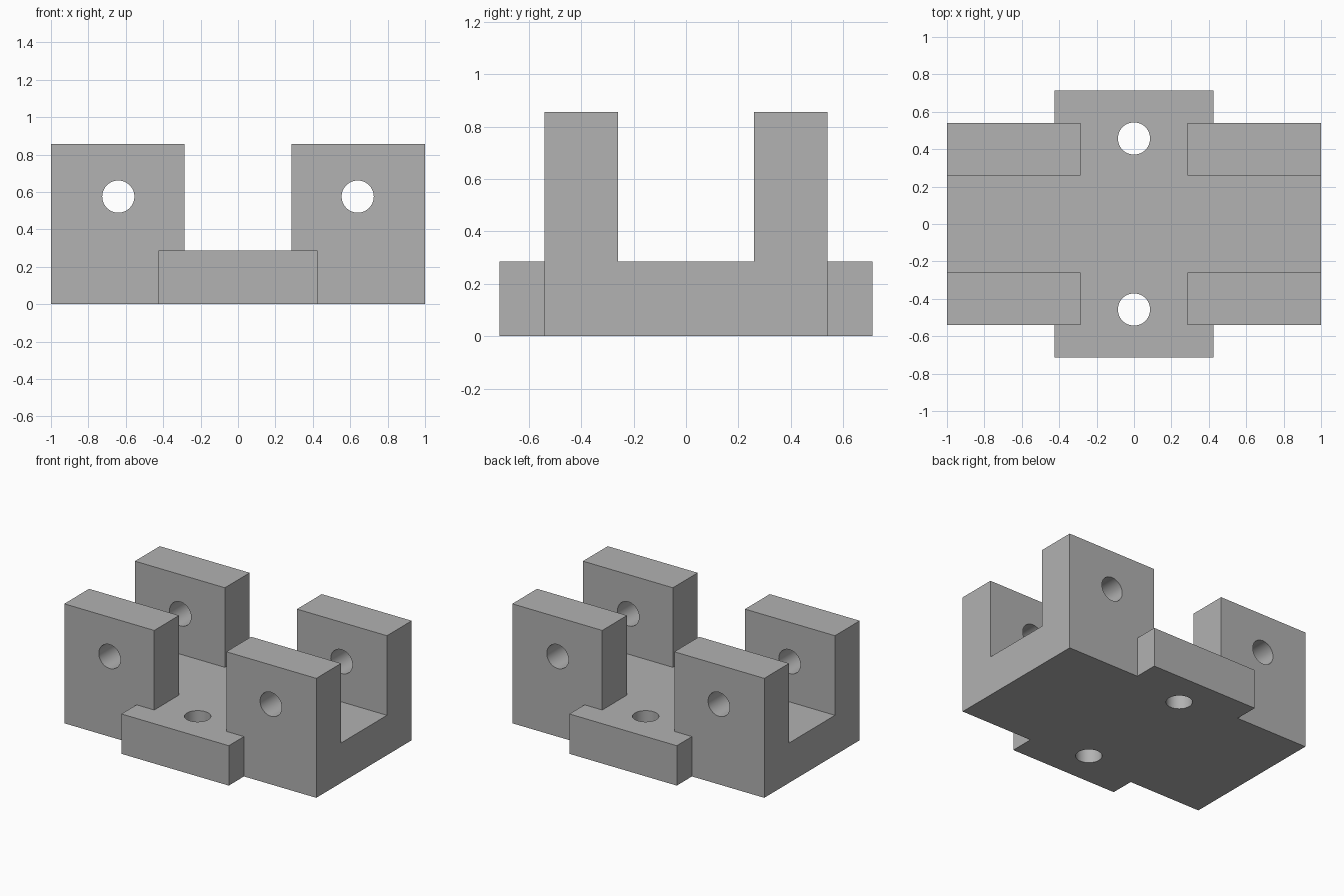
import bpy
import bmesh
from math import radians

default = bpy.data.objects.get("Cube")
if default:
    bpy.data.objects.remove(default, do_unlink=True)

# Main dimensions
LENGTH, WIDTH = 1.0, 0.541          # half sizes of the base
TAB_X, TAB_Y = 0.426, 0.713         # half sizes of the end tabs
GAP_X, GAP_Y = 0.286, 0.26          # half sizes of the gaps between posts
FLOOR, TOP = 0.286, 0.857
HOLE = 0.086

grey = bpy.data.materials.new("plain grey")
grey.use_nodes = True
colour = (0.445, 0.445, 0.445, 1)
grey.diffuse_color = colour
grey.node_tree.nodes["Principled BSDF"].inputs["Base Color"].default_value = colour


def raise_faces(bm, faces, height):
    """Extrude a face region upward."""
    geom = bmesh.ops.extrude_face_region(bm, geom=faces, use_keep_orig=False)["geom"]
    verts = [g for g in geom if isinstance(g, bmesh.types.BMVert)]
    bmesh.ops.translate(bm, verts=verts, vec=(0, 0, height))
    return [g for g in geom if isinstance(g, bmesh.types.BMFace)]


# Plan of the base with its two tabs, split where the posts stand
bm = bmesh.new()
xs = [-LENGTH, -TAB_X, -GAP_X, GAP_X, TAB_X, LENGTH]
ys = [-TAB_Y, -WIDTH, -GAP_Y, GAP_Y, WIDTH, TAB_Y]
plan = []
corners = {(x, y): bm.verts.new((x, y, 0)) for x in xs for y in ys}
for x0, x1 in zip(xs, xs[1:]):
    for y0, y1 in zip(ys, ys[1:]):
        if abs(x0 + x1) / 2 < TAB_X or abs(y0 + y1) / 2 < WIDTH:
            ring = [(x0, y0), (x1, y0), (x1, y1), (x0, y1)]
            plan.append(bm.faces.new([corners[p] for p in ring]))
bmesh.ops.delete(bm, geom=[v for v in bm.verts if not v.link_faces], context='VERTS')

# Slab: keep the plan as the underside and raise a copy
underside = bmesh.ops.duplicate(bm, geom=plan)
slab_top = raise_faces(bm, plan, FLOOR)
bmesh.ops.remove_doubles(bm, verts=bm.verts[:], dist=0.0001)

# Four corner posts
posts = []
for f in slab_top:
    c = f.calc_center_median()
    if abs(c.x) > GAP_X and GAP_Y < abs(c.y) < WIDTH:
        posts.append(f)
raise_faces(bm, posts, TOP - FLOOR)
bmesh.ops.recalc_face_normals(bm, faces=bm.faces[:])
bmesh.ops.dissolve_limit(bm, angle_limit=radians(1), verts=bm.verts[:], edges=bm.edges[:])

mesh = bpy.data.meshes.new("bracket_body")
bm.to_mesh(mesh)
bm.free()
mesh.materials.append(grey)
body = bpy.data.objects.new("bracket_body", mesh)
bpy.context.collection.objects.link(body)


def drill(location, rotation, depth):
    """Cut a round hole through the body."""
    bpy.ops.mesh.primitive_cylinder_add(vertices=48, radius=HOLE, depth=depth,
                                        location=location, rotation=rotation)
    cutter = bpy.context.object
    cutter.name = "hole_cutter"
    cutter.hide_render = True
    cutter.data.materials.append(grey)
    cut = body.modifiers.new("hole", 'BOOLEAN')
    cut.operation = 'DIFFERENCE'
    cut.solver = 'EXACT'
    cut.object = cutter
    bpy.context.view_layer.objects.active = body
    bpy.ops.object.modifier_apply(modifier=cut.name)
    bpy.data.objects.remove(cutter, do_unlink=True)


# Pin holes through the posts, bolt holes through the base
for side in (-1, 1):
    drill((side * 0.64, 0, 0.575), (radians(90), 0, 0), 2)
    drill((0, side * 0.457, FLOOR / 2), (0, 0, 0), 0.6)

# Smooth hole walls, sharp edges elsewhere
bpy.ops.object.select_all(action='DESELECT')
body.select_set(True)
bpy.context.view_layer.objects.active = body
bpy.ops.object.shade_smooth_by_angle(angle=radians(30))
